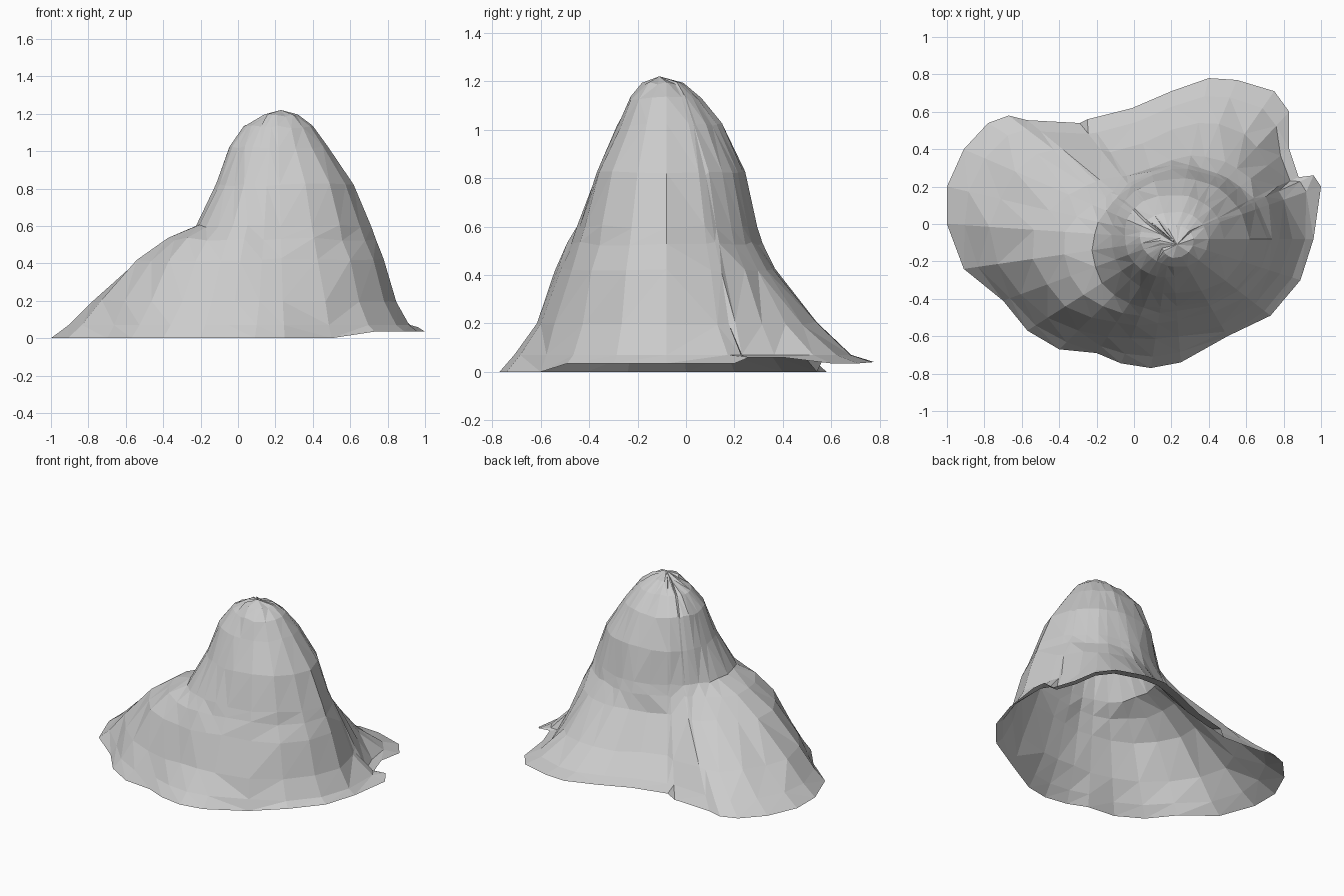
import bpy, bmesh, math, random

if "Cube" in bpy.data.objects:
    bpy.data.objects.remove(bpy.data.objects["Cube"])

random.seed(4)
CX, CY = 0.20, -0.08          # axis of the main peak

# Ragged footprint of the mountain (x, y), counter-clockwise
RIM = [(.96, -.08), (1.0, .2), (.96, .26), (.88, .25), (.83, .4), (.83, .6), (.75, .71),
       (.55, .77), (.4, .78), (.2, .71), (-.01, .62), (-.25, .56), (-.29, .54),
       (-.57, .555), (-.67, .58), (-.78, .54), (-.91, .4), (-1, .2), (-1, 0),
       (-.91, -.24), (-.7, -.41), (-.57, -.57), (-.4, -.67), (-.2, -.69),
       (-.07, -.745), (.09, -.77), (.25, -.74), (.5, -.6), (.73, -.49), (.89, -.3)]

# Contour lines: height -> radius every 30 degrees, starting at +x
CONTOURS = {
    0.20: (.65, .63, .70, .58, .50, .88, .98, .80, .60, .52, .53, .58),
    0.42: (.58, .54, .50, .42, .38, .55, .77, .68, .52, .435, .455, .52),
    0.53: (.54, .48, .42, .39, .36, .42, .59, .56, .46, .38, .41, .47),
    0.60: (.51, .45, .40, .37, .35, .37, .42, .44, .41, .36, .39, .45),
    0.82: (.42, .39, .35, .32, .32, .32, .32, .32, .30, .285, .32, .38),
    1.02: (.28, .27, .25, .23, .25, .26, .25, .24, .22, .20, .22, .26),
    1.13: (.20, .18, .16, .14, .15, .17, .17, .15, .14, .145, .17, .19),
    1.19: (.12, .10, .08, .06, .06, .06, .06, .06, .08, .10, .11, .12),
}


def radius_at(row, angle):
    t = (angle / math.tau * 12) % 12
    i = int(t) % 12
    return row[i] + (row[(i + 1) % 12] - row[i]) * (t - int(t))


bm = bmesh.new()
rings = []
n = len(RIM)

# Directions of the slope ribs, increasing steadily around the peak
ribs = [math.atan2(y - CY, x - CX) % math.tau for x, y in RIM]
for i in range(1, n):
    ribs[i] = max(ribs[i], ribs[i - 1] + .04)

# Rim: the back right edge is slightly lifted off the ground
rim = []
for x, y in RIM:
    z = 0
    if x > .7 and y > -.5:
        z = .06 if .24 < y < .5 else .035
    elif y > .55 and x > -.3:
        z = .04
    rim.append(bm.verts.new((x, y, z)))
rings.append(rim)

# Foot flare, part way between the rim and the first contour
foot = []
for (x, y), a in zip(RIM, ribs):
    r = radius_at(CONTOURS[0.20], a)
    foot.append(bm.verts.new((x * .6 + (CX + r * math.cos(a)) * .4,
                              y * .6 + (CY + r * math.sin(a)) * .4, .07)))
rings.append(foot)

# Slopes, shoulder and peak with a little rocky unevenness
for z, row in CONTOURS.items():
    ring = []
    for a in ribs:
        r = radius_at(row, a) * random.uniform(.99, 1.01)
        ring.append(bm.verts.new((CX + r * math.cos(a), CY + r * math.sin(a),
                                  z + random.uniform(-.008, .008))))
    rings.append(ring)

for low, high in zip(rings, rings[1:]):
    for i in range(n):
        j = (i + 1) % n
        bm.faces.new((low[i], low[j], high[j], high[i]))

# Rounded summit
tip = bm.verts.new((.23, -.11, 1.22))
for i in range(n):
    bm.faces.new((rings[-1][i], rings[-1][(i + 1) % n], tip))

bmesh.ops.triangulate(bm, faces=bm.faces[:])
mesh = bpy.data.meshes.new("mountain")
bm.to_mesh(mesh)
bm.free()
bpy.context.collection.objects.link(bpy.data.objects.new("mountain", mesh))
